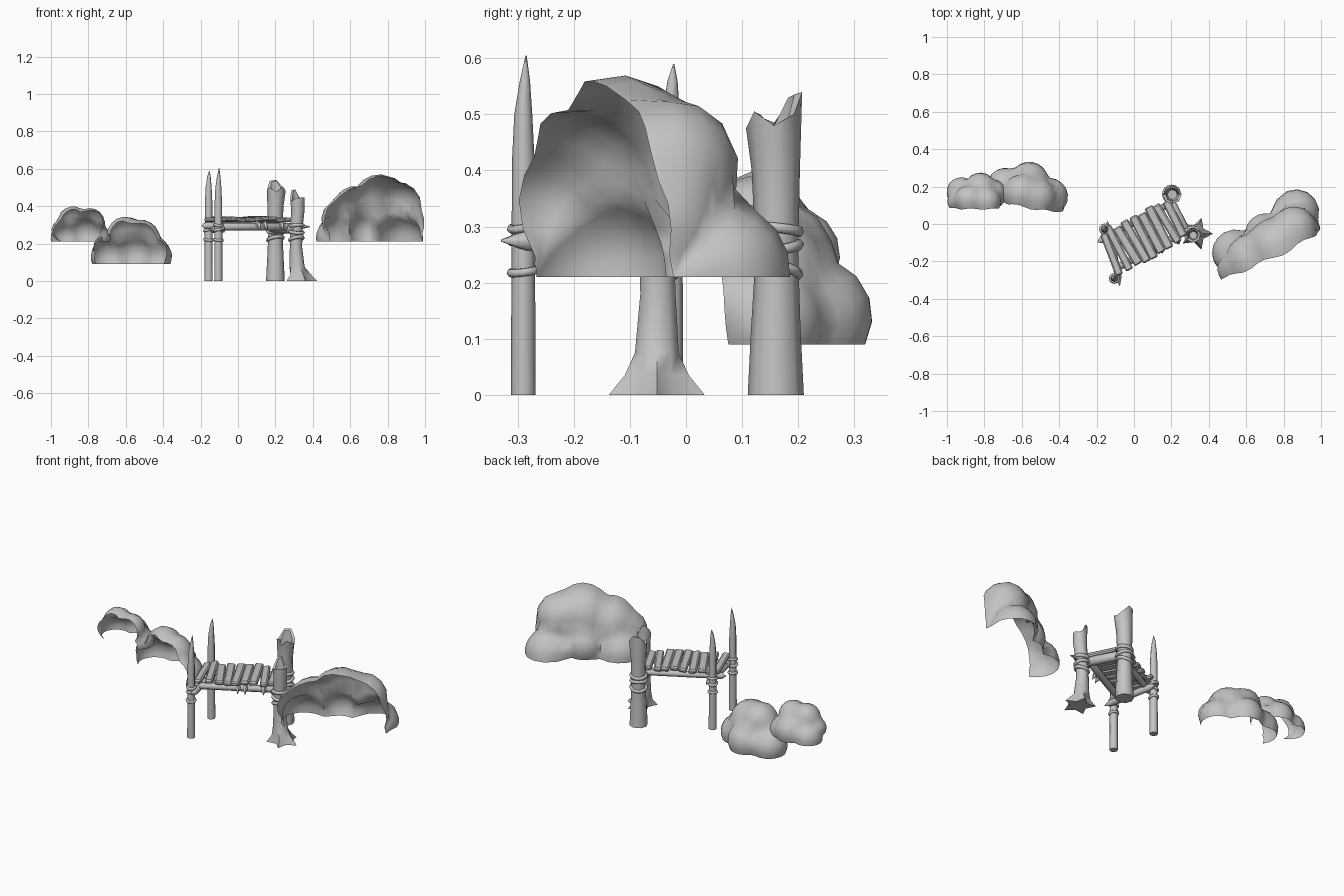
import bpy, bmesh, math, random
from mathutils import Vector, Matrix

if "Cube" in bpy.data.objects:
    bpy.data.objects.remove(bpy.data.objects["Cube"])

random.seed(4)
V = Vector
grey = bpy.data.materials.new("plain grey")
grey.diffuse_color = (0.55, 0.55, 0.55, 1)
grey.use_nodes = True
grey.node_tree.nodes["Principled BSDF"].inputs["Base Color"].default_value = grey.diffuse_color


def finish(name, bm, angle=40):
    me = bpy.data.meshes.new(name)
    bm.to_mesh(me)
    bm.free()
    me.materials.append(grey)
    for p in me.polygons:
        p.use_smooth = True
    me.set_sharp_from_angle(angle=math.radians(angle))
    ob = bpy.data.objects.new(name, me)
    bpy.context.collection.objects.link(ob)
    return ob


def loft(name, pts, radii, sides=8, mod=None, angle=50):
    """Tube through pts; mod(ring, side) gives (radius factor, offset along the tube)."""
    bm = bmesh.new()
    pts = [V(p) for p in pts]
    axis = V((0, 0, 1)) if mod else (pts[-1] - pts[0]).normalized()
    rot = axis.to_track_quat('Z', 'Y') if abs(axis.z) < 0.999 else Matrix.Identity(3).to_quaternion()
    rings = []
    for i, (p, r) in enumerate(zip(pts, radii)):
        ring = []
        for k in range(sides):
            a = 2 * math.pi * k / sides
            f, h = mod(i, k) if mod else (1, 0)
            ring.append(bm.verts.new(p + rot @ V((r * f * math.cos(a), r * f * math.sin(a), h))))
        rings.append(ring)
    for a, b in zip(rings, rings[1:]):
        for k in range(sides):
            n = (k + 1) % sides
            bm.faces.new((a[k], a[n], b[n], b[k]))
    bm.faces.new(rings[0][::-1])
    bm.faces.new(rings[-1])
    bmesh.ops.remove_doubles(bm, verts=bm.verts, dist=1e-5)
    return finish(name, bm, angle)


def rope(name, centre, radius, tilt, t=0.010):
    """Tilted rope ring around a post."""
    bm = bmesh.new()
    n, m = 12, 6
    R = Matrix.Rotation(tilt, 3, 'X') @ Matrix.Rotation(tilt * 0.7, 3, 'Y')
    grid = []
    for i in range(n):
        a = 2 * math.pi * i / n
        grid.append([bm.verts.new(V(centre) + R @ V((
            (radius + t * math.cos(b)) * math.cos(a),
            (radius + t * math.cos(b)) * math.sin(a), t * math.sin(b))))
            for b in [2 * math.pi * j / m for j in range(m)]])
    for i in range(n):
        for j in range(m):
            c, d = grid[i], grid[(i + 1) % n]
            bm.faces.new((c[j], d[j], d[(j + 1) % m], c[(j + 1) % m]))
    finish(name, bm, 80)


def cloud(name, centre, along, over, lobes, nt=22, nf=9):
    """Shell of merged puffs, open at the front and underneath; over tips the roof forward."""
    a = V(along).normalized()
    back, up = V((-a.y, a.x, 0)), V((0, 0, 1))
    c = V(centre)
    bm = bmesh.new()
    rows = []
    for i in range(nt + 1):
        th = math.pi * i / nt
        row = []
        for j in range(nf + 1):
            ph = (math.pi / 2 + over * (0.75 + 0.25 * math.cos(9 * th))) * j / nf
            d = V((math.cos(th), math.sin(th) * math.cos(ph), math.sin(th) * math.sin(ph)))
            best = 0
            for x, y, z, r in lobes:
                p = V((x, y, z))
                b = d.dot(p)
                q = b * b - p.length_squared + r * r
                if q > 0:
                    best = max(best, b + math.sqrt(q))
            d *= best
            row.append(bm.verts.new(c + a * d.x + back * d.y + up * d.z))
        rows.append(row)
    for p, q in zip(rows, rows[1:]):
        for j in range(nf):
            bm.faces.new((p[j], p[j + 1], q[j + 1], q[j]))
    bmesh.ops.remove_doubles(bm, verts=bm.verts, dist=1e-4)
    bm.normal_update()
    flip = [f for f in bm.faces if f.normal.dot(f.calc_center_median() - c) < 0]
    bmesh.ops.reverse_faces(bm, faces=flip)
    finish(name, bm, 70)


# Clouds
cloud("right_cloud", (0.73, -0.15, 0.21), (0.90, 0.44, 0), 0.13, [
    (0, 0, 0, 0.18), (-0.17, 0.08, 0.02, 0.125), (0.215, 0.13, 0.01, 0.125),
    (0.04, 0.01, 0.20, 0.16), (0.16, 0.05, 0.19, 0.13), (-0.10, 0.0, 0.15, 0.15),
    (-0.20, 0.0, 0.12, 0.105), (0.19, 0.03, 0.10, 0.11), (0.18, 0.0, 0.0, 0.11),
    (0.02, 0.10, 0.06, 0.11), (-0.18, 0, 0, 0.085)])
cloud("upper_left_cloud", (-0.842, 0.09, 0.21), (1, 0, 0), 0.08, [
    (0, 0, 0, 0.10), (-0.08, 0.08, 0.02, 0.08), (0.08, 0.07, 0.02, 0.08),
    (0.02, 0.10, 0.04, 0.085), (-0.04, 0.04, 0.11, 0.08), (0.05, 0.03, 0.10, 0.08),
    (-0.095, 0.03, 0.06, 0.06)])
cloud("lower_left_cloud", (-0.582, 0.11, 0.09), (0.97, -0.18, 0), 0.12, [
    (0, 0, 0, 0.14), (-0.12, 0.07, 0.04, 0.10), (0.12, 0.06, 0.04, 0.10),
    (0.0, 0.12, 0.05, 0.105), (-0.03, 0.05, 0.155, 0.10), (0.05, 0.04, 0.13, 0.11),
    (0.13, 0.02, 0.07, 0.08), (-0.13, 0.03, 0.09, 0.07)])

# Sharpened thin posts
spikes = [("back_left", -0.157, -0.027, 0.59), ("front_left", -0.105, -0.290, 0.605)]
for name, x, y, h in spikes:
    loft(name + "_spike_post",
         [(x, y, 0), (x, y, 0.25), (x, y, 0.42), (x, y, 0.50), (x + 0.002, y + 0.003, 0.56),
          (x + 0.004, y + 0.005, h)],
         [0.022, 0.021, 0.020, 0.016, 0.009, 0.001], 8)
    for k, z in enumerate((0.22, 0.27, 0.30)):
        rope(f"{name}_rope_{k}", (x, y, z), 0.022, (0.12, -0.18, 0.2)[k], 0.008)

# Broken hollow stumps; the last two rings form the hollow
shard = {2: 0.04, 3: 0.035, 4: -0.015, 6: -0.025, 7: 0.005, 0: -0.02}
loft("back_right_stump",
     [(0.20, 0.16, 0), (0.20, 0.16, 0.12), (0.20, 0.162, 0.25), (0.20, 0.16, 0.40),
      (0.205, 0.157, 0.50), (0.205, 0.157, 0.495), (0.205, 0.157, 0.42)],
     [0.050, 0.044, 0.038, 0.043, 0.050, 0.036, 0.026], 8,
     lambda i, k: (1, shard.get(k, 0) if i in (4, 5) else 0))
shard2 = {3: 0.045, 4: 0.04, 1: -0.01, 6: -0.02, 7: -0.005}
loft("front_right_stump",
     [(0.333, -0.052, 0), (0.33, -0.052, 0.035), (0.315, -0.052, 0.075), (0.31, -0.05, 0.18),
      (0.312, -0.053, 0.28), (0.32, -0.058, 0.38), (0.317, -0.06, 0.445),
      (0.317, -0.06, 0.44), (0.317, -0.06, 0.39)],
     [0.078, 0.060, 0.041, 0.033, 0.033, 0.036, 0.038, 0.027, 0.020], 10,
     lambda i, k: ((1.15 if k % 2 == 0 else 0.6) if i == 0 else
                   (1.0 if k % 2 == 0 else 0.72) if i == 1 else 1,
                   shard2.get(k, 0) if i in (6, 7) else 0))
for name, x, y, r in (("back_right", 0.20, 0.16, 0.041), ("front_right", 0.312, -0.053, 0.036)):
    for k, z in enumerate((0.225, 0.262, 0.295)):
        rope(f"{name}_rope_{k}", (x, y, z), r, (-0.25, 0.15, -0.1)[k])


def pole(name, a, b, r, over=0.05):
    """Log from a to b with sharpened ends beyond both points."""
    a, b = V(a), V(b)
    d = (b - a).normalized()
    loft(name, [a - d * over, a, b, b + d * over], [0.002, r, r, 0.002], 7)


ang = math.radians(28)
u, w = V((math.cos(ang), math.sin(ang), 0)), V((-math.sin(ang), math.cos(ang), 0))
mid = V((0.058, -0.06, 0))


def deck(s, t, z):
    """Point at s along the deck and t across it."""
    return mid + u * s + w * t + V((0, 0, z))


# Cross poles and long beams under the deck
pole("left_cross_pole", (-0.135, -0.03, 0.275), (-0.085, -0.285, 0.275), 0.019, 0.045)
pole("right_cross_pole", (0.185, 0.135, 0.28), (0.285, -0.055, 0.28), 0.026, 0.03)
pole("back_beam", deck(-0.22, 0.085, 0.295), deck(0.20, 0.085, 0.295), 0.018, 0.02)
pole("front_beam", deck(-0.21, -0.085, 0.29), deck(0.21, -0.085, 0.29), 0.020, 0.02)
pole("front_thorn", (0.30, -0.06, 0.29), (0.345, -0.06, 0.29), 0.012, 0.04)

# Deck planks, close set and slightly uneven
for i in range(9):
    s = -0.205 + 0.0485 * i
    half = 0.124 - 0.010 * i / 8 + random.uniform(-0.010, 0.010)
    c = deck(s, random.uniform(-0.008, 0.008), 0.328 + random.uniform(-0.005, 0.006))
    bm = bmesh.new()
    bmesh.ops.create_cube(bm, size=1)
    bmesh.ops.scale(bm, vec=(0.045 + random.uniform(-0.005, 0.004), 2 * half, 0.024), verts=bm.verts)
    bmesh.ops.bevel(bm, geom=bm.edges[:], offset=0.007, segments=1, affect='EDGES')
    M = (Matrix.Translation(c) @ Matrix.Rotation(ang + random.uniform(-0.14, 0.10), 4, 'Z')
         @ Matrix.Rotation(random.uniform(-0.15, 0.15), 4, 'Y'))
    bmesh.ops.transform(bm, matrix=M, verts=bm.verts)
    finish(f"deck_plank_{i}", bm, 30)

# Splinters hanging below the front edge
for i, s in enumerate((0.0, 0.04, 0.14)):
    p = deck(s, -0.10, 0.31)
    loft(f"splinter_{i}", [p, p - w * 0.015 - V((0, 0, 0.015)), p - w * 0.03 - V((0, 0, 0.04))],
         [0.013, 0.013, 0.001], 5)
